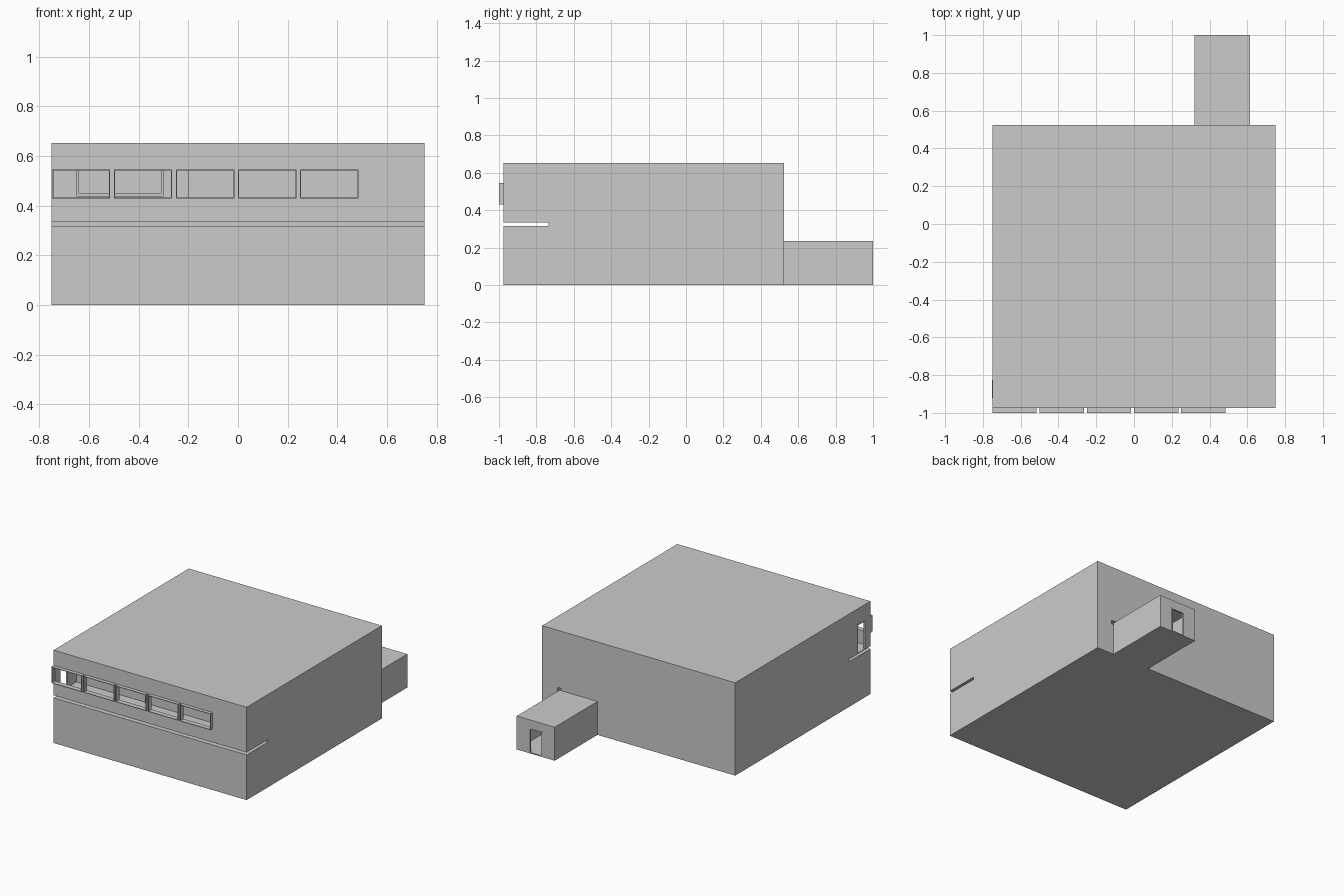
import bpy, bmesh

if "Cube" in bpy.data.objects:
    bpy.data.objects.remove(bpy.data.objects["Cube"])


def box(name, x0, x1, y0, y1, z0, z1):
    bm = bmesh.new()
    bmesh.ops.create_cube(bm, size=1)
    for v in bm.verts:
        v.co.x = x1 if v.co.x > 0 else x0
        v.co.y = y1 if v.co.y > 0 else y0
        v.co.z = z1 if v.co.z > 0 else z0
    me = bpy.data.meshes.new(name)
    bm.to_mesh(me)
    bm.free()
    ob = bpy.data.objects.new(name, me)
    bpy.context.collection.objects.link(ob)
    return ob


def cut(ob, *size):
    cutter = box("cutter", *size)
    cutter.hide_render = True
    mod = ob.modifiers.new("cut", 'BOOLEAN')
    mod.operation = 'DIFFERENCE'
    mod.solver = 'EXACT'
    mod.object = cutter
    bpy.context.view_layer.objects.active = ob
    bpy.ops.object.modifier_apply(modifier=mod.name)
    bpy.data.objects.remove(cutter)


# Main building with a through slot below the upper front gallery
main = box("main_building", -0.75, 0.75, -0.975, 0.525, 0, 0.652)
cut(main, -0.8, 0.8, -1.1, -0.735, 0.317, 0.335)

# Hollow gallery, its slightly deeper left bay and the stepped niche
cut(main, -0.74, 0.74, -0.965, -0.745, 0.34, 0.642)
cut(main, -0.74, -0.2, -0.76, -0.735, 0.34, 0.642)
cut(main, -0.65, -0.30, -0.74, -0.725, 0.44, 0.58)
cut(main, -0.64, -0.31, -0.73, -0.70, 0.45, 0.57)

# Gallery side door and small opening beside the annex
cut(main, -0.8, -0.735, -0.915, -0.835, 0.34, 0.535)
cut(main, 0.598, 0.63, 0.48, 0.6, 0.225, 0.25)

# Front window openings, each with a thin projecting frame
t = 0.004
z0, z1 = 0.43, 0.545
for i in range(5):
    x0 = -0.75 + 0.25 * i
    x1 = x0 + 0.235
    cut(main, max(x0 + t, -0.74), x1 - t, -1.1, -0.96, z0 + t, z1 - t)
    frame = box(f"window_frame_{i + 1}", x0, x1, -1.0, -0.975, z0, z1)
    cut(frame, x0 + t, x1 - t, -1.1, -0.9, z0 + t, z1 - t)

# Hollow rear annex with a doorway
annex = box("rear_annex", 0.32, 0.615, 0.525, 1.0, 0, 0.235)
cut(annex, 0.33, 0.605, 0.535, 0.99, 0.008, 0.225)
cut(annex, 0.42, 0.51, 0.98, 1.1, 0.008, 0.17)


# Thin door surrounds: two jambs and a head
def surround(name, along_x, a0, a1, b0, b1, zb, zt, w=0.008):
    for part, p, q, lo, hi in (("jamb_1", a0 - w, a0, zb, zt),
                               ("jamb_2", a1, a1 + w, zb, zt),
                               ("head", a0 - w, a1 + w, zt, zt + w)):
        if along_x:
            box(f"{name}_{part}", p, q, b0, b1, lo, hi)
        else:
            box(f"{name}_{part}", b0, b1, p, q, lo, hi)


surround("annex_door", True, 0.42, 0.51, 0.99, 1.001, 0, 0.17)
surround("gallery_door", False, -0.915, -0.835, -0.751, -0.74, 0.336, 0.535)
